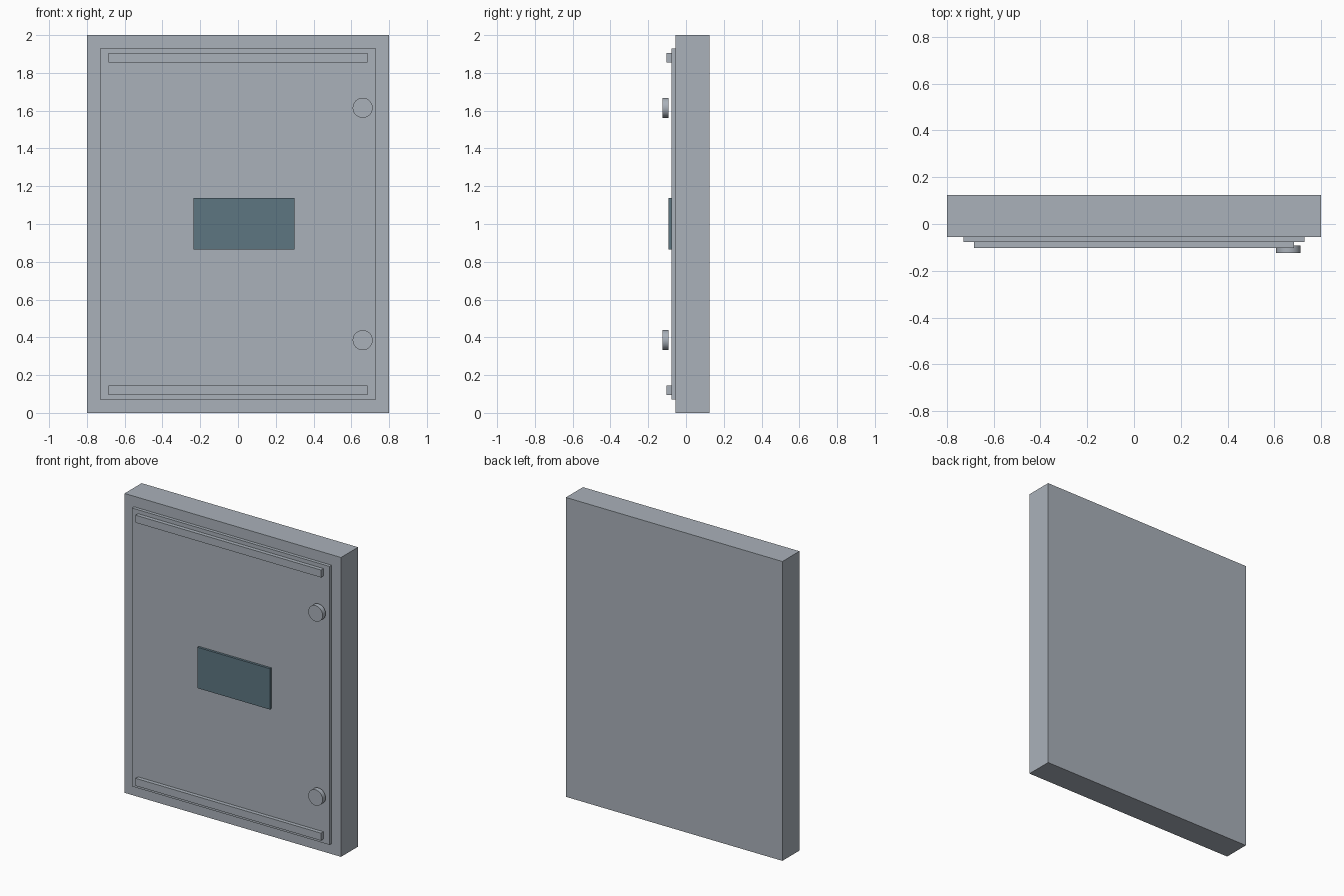
import bpy
import math

default = bpy.data.objects.get("Cube")
if default:
    bpy.data.objects.remove(default, do_unlink=True)


def make_material(name, color):
    mat = bpy.data.materials.new(name)
    mat.use_nodes = True
    mat.diffuse_color = (*color, 1)
    mat.node_tree.nodes["Principled BSDF"].inputs["Base Color"].default_value = (*color, 1)
    return mat


def box(name, x, y, z, mat):
    """Box spanning the given (low, high) pairs."""
    spans = (x, y, z)
    bpy.ops.mesh.primitive_cube_add(size=1, location=[(a + b) / 2 for a, b in spans])
    obj = bpy.context.object
    obj.name = name
    obj.scale = [b - a for a, b in spans]
    bpy.ops.object.transform_apply(location=False, rotation=False, scale=True)
    obj.data.materials.append(mat)


def latch(name, z, mat):
    """Round disc facing the front."""
    bpy.ops.mesh.primitive_cylinder_add(vertices=32, radius=0.053, depth=0.032,
                                        location=(0.66, -0.109, z),
                                        rotation=(math.pi / 2, 0, 0))
    obj = bpy.context.object
    obj.name = name
    obj.data.materials.append(mat)
    bpy.ops.object.shade_smooth_by_angle(angle=math.radians(30))


steel = make_material("grey_steel", (0.40, 0.44, 0.49))
label = make_material("dark_teal", (0.11, 0.18, 0.22))

# Cabinet body and raised door
box("cabinet_body", (-0.8, 0.8), (-0.055, 0.125), (0, 2), steel)
box("door", (-0.73, 0.73), (-0.077, -0.055), (0.07, 1.93), steel)

# Stiffening rails and latches, mirrored about mid height
for name, side in (("upper", 1), ("lower", -1)):
    middle = 1 + side * 0.879
    box(name + "_rail", (-0.685, 0.685), (-0.103, -0.077),
        (middle - 0.025, middle + 0.025), steel)
    latch(name + "_latch", 1 + side * 0.615, steel)

# Nameplate
box("nameplate", (-0.236, 0.3), (-0.093, -0.077), (0.865, 1.138), label)
